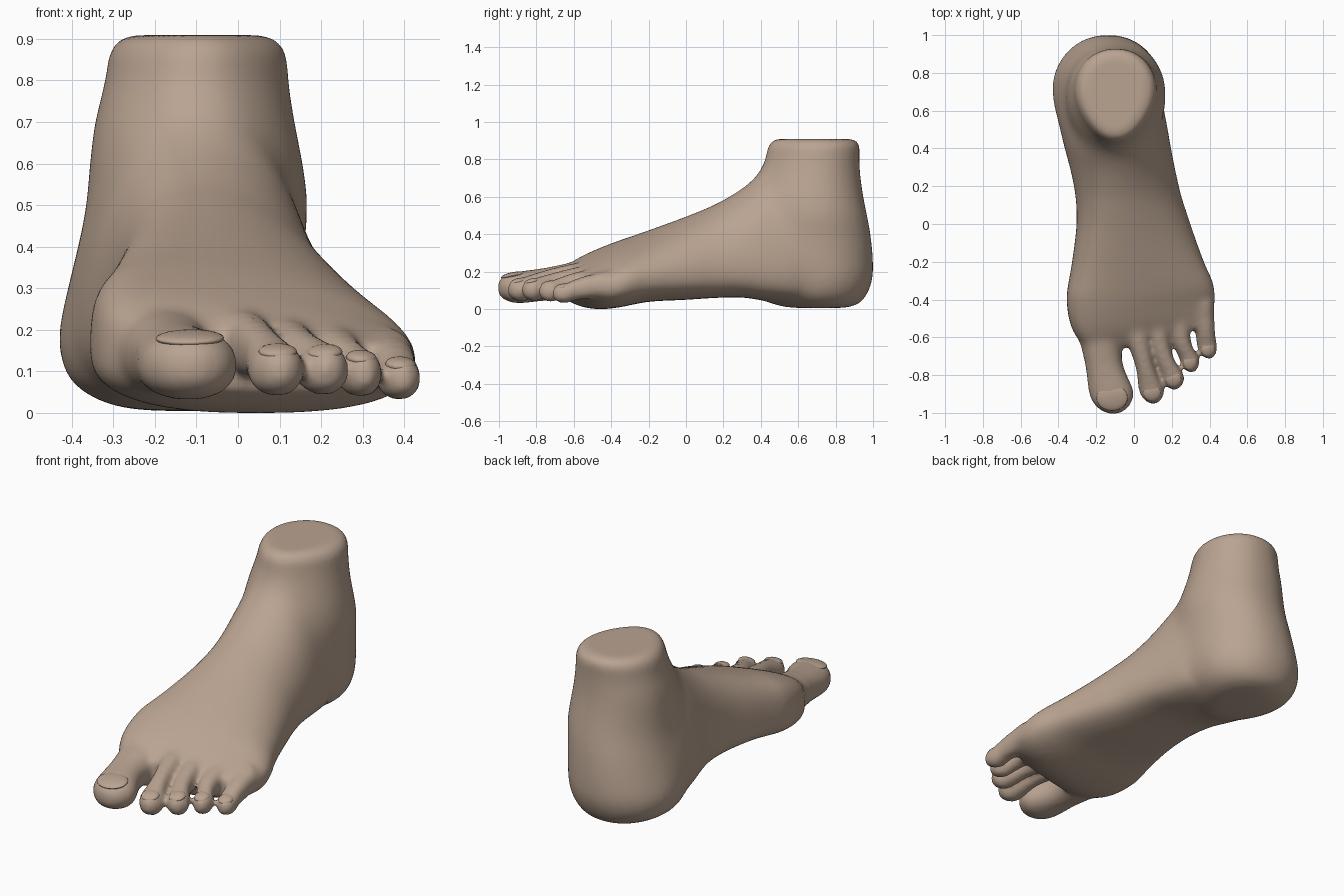
import bpy, bmesh
from math import sin, cos, pi, copysign
from mathutils import Vector
from mathutils.bvhtree import BVHTree

cube = bpy.data.objects.get("Cube")
if cube:
    bpy.data.objects.remove(cube, do_unlink=True)

skin = bpy.data.materials.new("warm_skin")
skin.use_nodes = True
skin.diffuse_color = (0.49, 0.37, 0.285, 1)
shader = skin.node_tree.nodes["Principled BSDF"]
shader.inputs["Base Color"].default_value = skin.diffuse_color
shader.inputs["Roughness"].default_value = 0.6


def spline(rows, steps=6):
    """Catmull-Rom interpolation through rows of numbers."""
    rows = [Vector(r) for r in rows]
    result = []
    for i in range(len(rows) - 1):
        a, b = rows[max(i - 1, 0)], rows[i]
        c, d = rows[i + 1], rows[min(i + 2, len(rows) - 1)]
        for k in range(steps):
            t = k / steps
            result.append(0.5 * (2 * b + (c - a) * t + (2 * a - 5 * b + 4 * c - d) * t * t
                                 + (3 * b - a - 3 * c + d) * t ** 3))
    return result + [rows[-1]]


def power(value, exponent):
    return copysign(abs(value) ** exponent, value)


def loft(bm, rows, ring, sides=48):
    """Skin closed rings made from each interpolated row."""
    rings = [[bm.verts.new(ring(row, 2 * pi * k / sides)) for k in range(sides)]
             for row in spline(rows)]
    faces = [bm.faces.new(rings[0]), bm.faces.new(rings[-1])]
    for a, b in zip(rings, rings[1:]):
        for k in range(sides):
            n = (k + 1) % sides
            faces.append(bm.faces.new((a[k], a[n], b[n], b[k])))
    bmesh.ops.recalc_face_normals(bm, faces=faces)


def leg_ring(row, a):
    z, left, right, front, back = row
    s = sin(a)
    width = (right - left) / 2 * (1 + 0.14 * s - 0.1 * s * s)
    return ((left + right) / 2 + width * power(cos(a), 0.9),
            (front + back) / 2 + (back - front) / 2 * s, z)


def foot_ring(row, a):
    y, left, right, bottom, top, middle, peak, shear = row
    s, c = sin(a), cos(a)
    centre, half = (left + right) / 2, (right - left) / 2
    if s > 0:
        x = centre + half * power(c, 0.98) + (peak - centre) * s ** 2
        z = middle + (top - middle) * s
    else:
        x = centre + half * power(c, 0.8)
        z = middle + (middle - bottom) * power(s, 0.75)
    return (x, y + shear * x, z)


def toe_ring(row, a):
    x, y, z, rx, rz = row
    return (x + rx * power(cos(a), 0.9), y, z + rz * power(sin(a), 0.9))


body = bmesh.new()

# Ankle and heel: height, left, right, front, back
loft(body, [
    (0.006, -0.22, -0.02, 0.58, 0.84),
    (0.024, -0.32, 0.05, 0.47, 0.92),
    (0.08, -0.405, 0.115, 0.38, 0.97),
    (0.17, -0.435, 0.148, 0.32, 1.0),
    (0.28, -0.415, 0.155, 0.29, 1.0),
    (0.4, -0.385, 0.16, 0.29, 0.988),
    (0.5, -0.365, 0.17, 0.3, 0.97),
    (0.6, -0.358, 0.158, 0.32, 0.95),
    (0.7, -0.348, 0.138, 0.37, 0.935),
    (0.8, -0.32, 0.122, 0.42, 0.928),
    (0.86, -0.308, 0.114, 0.437, 0.928),
    (0.895, -0.287, 0.092, 0.458, 0.915),
    (0.91, -0.25, 0.055, 0.49, 0.88)], leg_ring)

# Instep and sole: y, left, right, bottom, top, widest height, ridge x, shear
loft(body, [
    (0.6, -0.415, 0.165, 0.025, 0.7, 0.2, -0.11, 0),
    (0.42, -0.375, 0.195, 0.045, 0.735, 0.19, -0.1, 0),
    (0.3, -0.342, 0.22, 0.063, 0.65, 0.19, -0.1, 0),
    (0.15, -0.312, 0.255, 0.06, 0.562, 0.19, -0.1, 0),
    (0, -0.305, 0.302, 0.05, 0.497, 0.185, -0.1, 0),
    (-0.2, -0.33, 0.372, 0.04, 0.422, 0.165, -0.12, 0.02),
    (-0.35, -0.357, 0.424, 0.012, 0.365, 0.15, -0.14, 0.1),
    (-0.47, -0.335, 0.43, 0, 0.31, 0.135, -0.13, 0.2),
    (-0.56, -0.28, 0.425, 0.015, 0.26, 0.13, -0.1, 0.25),
    (-0.64, -0.22, 0.41, 0.055, 0.2, 0.13, -0.06, 0.25)], foot_ring)


# Toes: base, neck and ball as (x, y, z, half width, half height), then tip y
toes = {
    "great": ((-0.185, -0.5, 0.16, 0.14, 0.12), (-0.163, -0.72, 0.137, 0.1, 0.09),
              (-0.122, -0.88, 0.118, 0.118, 0.085), -1.005),
    "second": ((-0.005, -0.52, 0.18, 0.075, 0.085), (0.054, -0.74, 0.148, 0.05, 0.064),
               (0.09, -0.87, 0.107, 0.066, 0.064), -0.952),
    "third": ((0.1, -0.5, 0.165, 0.07, 0.08), (0.152, -0.69, 0.14, 0.051, 0.06),
              (0.202, -0.8, 0.107, 0.061, 0.062), -0.877),
    "fourth": ((0.22, -0.46, 0.155, 0.068, 0.075), (0.254, -0.63, 0.128, 0.05, 0.058),
               (0.292, -0.71, 0.098, 0.053, 0.058), -0.787),
    "little": ((0.355, -0.42, 0.135, 0.07, 0.075), (0.376, -0.57, 0.11, 0.053, 0.058),
               (0.386, -0.64, 0.086, 0.053, 0.053), -0.715),
}
for base, neck, ball, tip in toes.values():
    x, y, z, rx, rz = ball
    rows = [base, neck, ball]
    for t in (0.5, 0.8, 0.95, 1):
        size = max((1 - t * t) ** 0.5, 0.12)
        rows.append((x + 0.012 * t, y + (tip - y) * t, z - 0.003 * t,
                     rx * size, rz * size ** 0.75))
    loft(body, rows, toe_ring, 32)

rough = bpy.data.meshes.new("foot")
body.to_mesh(rough)
body.free()
foot = bpy.data.objects.new("foot", rough)
bpy.context.collection.objects.link(foot)

# Fuse all parts into one skin
remesh = foot.modifiers.new("fuse", 'REMESH')
remesh.mode = 'VOXEL'
remesh.voxel_size = 0.012
evaluated = foot.evaluated_get(bpy.context.evaluated_depsgraph_get())
fused = bpy.data.meshes.new_from_object(evaluated)
foot.modifiers.clear()
foot.data = fused

# Relax the blends, most strongly around the ankle
bm = bmesh.new()
bm.from_mesh(fused)


def relax(verts, count):
    for _ in range(count):
        bmesh.ops.smooth_vert(bm, verts=verts, factor=0.5, use_axis_x=True,
                              use_axis_y=True, use_axis_z=True)


relax([v for v in bm.verts if 0.1 < v.co.y < 0.75 and 0.1 < v.co.z < 0.8], 50)
relax([v for v in bm.verts if v.co.y > -0.35 and v.co.z < 0.83], 25)
relax([v for v in bm.verts if v.co.y - 0.25 * v.co.x > -0.62 and v.co.z < 0.85], 10)
relax(bm.verts[:], 5)
low = min(v.co.z for v in bm.verts)
for v in bm.verts:
    v.co.z -= low
for f in bm.faces:
    f.smooth = True
surface = BVHTree.FromBMesh(bm)
bm.to_mesh(fused)
bm.free()
fused.materials.clear()
fused.materials.append(skin)

# Toenails: shallow domes bedded in the toe tops
for name, (base, neck, ball, tip) in toes.items():
    x, y, z, rx, rz = ball
    above = Vector((x + 0.006, y + (tip - y) * 0.35, 1))
    point, normal, index, distance = surface.ray_cast(above, Vector((0, 0, -1)))
    bpy.ops.mesh.primitive_uv_sphere_add(segments=24, ring_count=12)
    nail = bpy.context.object
    nail.name = name + "_toenail"
    nail.scale = (rx * 0.7, (y - tip) * 0.55, 0.018)
    nail.location = point - normal * 0.015
    nail.rotation_euler = Vector((0, 0, 1)).rotation_difference(normal).to_euler()
    nail.data.materials.append(skin)
    bpy.ops.object.shade_smooth()
